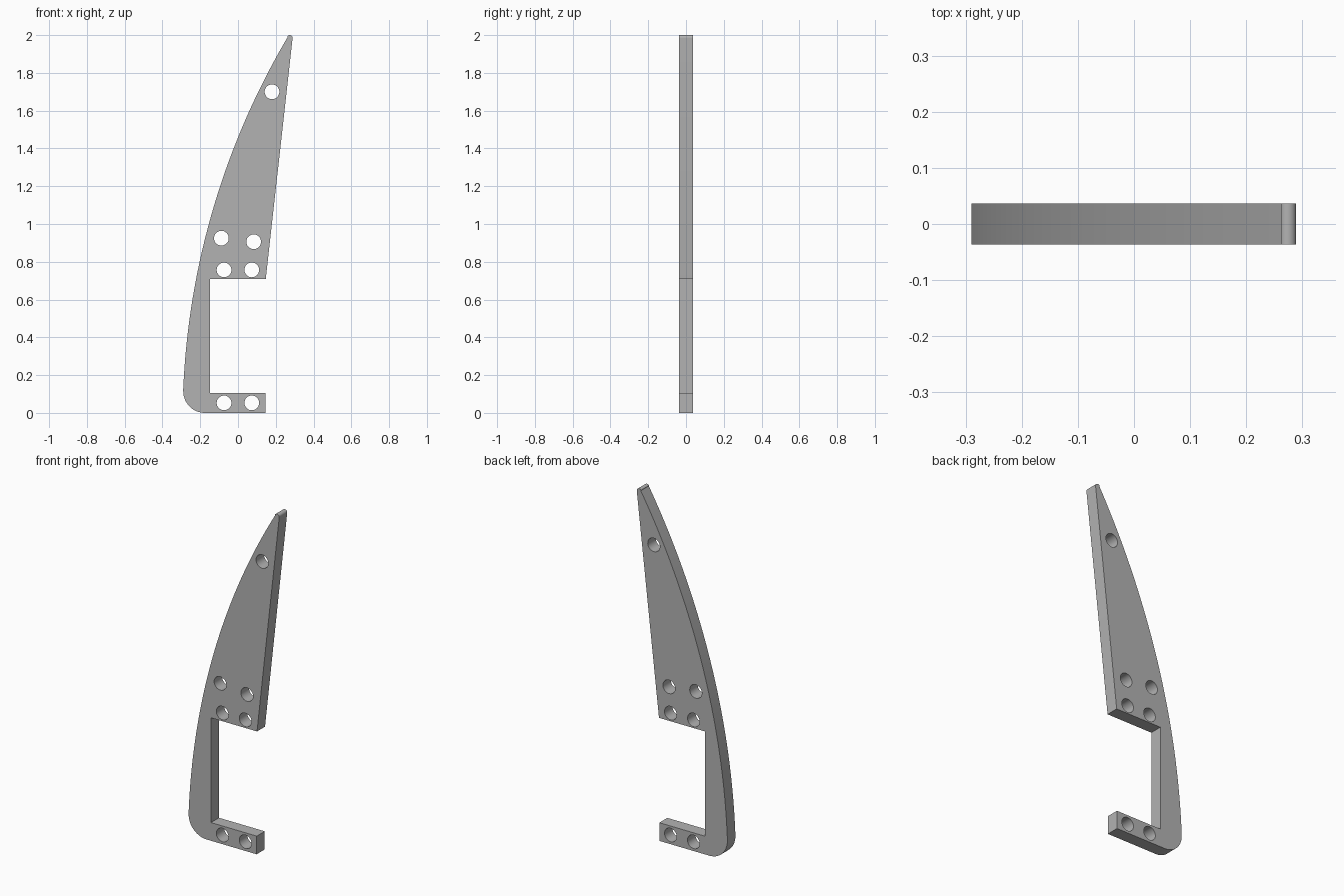
import bpy
from math import sin, cos, pi, radians, atan2, asin, hypot
from mathutils import Vector

cube = bpy.data.objects.get("Cube")
if cube:
    bpy.data.objects.remove(cube, do_unlink=True)

THICK = 0.073
HOLE_R = 0.039


def arc(cx, cz, r, a0, a1, n):
    """Points on an arc between two angles."""
    return [(cx + r * cos(a0 + (a1 - a0) * i / n),
             cz + r * sin(a0 + (a1 - a0) * i / n)) for i in range(n + 1)]


def bow(p, q, r, n):
    """Shallow arc of radius r from p to q, bulging to the left of p -> q."""
    a, b = Vector(p), Vector(q)
    d = b - a
    half = asin(d.length / (2 * r))
    normal = Vector((d.y, -d.x)).normalized()
    c = (a + b) / 2 + normal * r * cos(half)
    start = atan2(a.y - c.y, a.x - c.x)
    return arc(c.x, c.y, r, start, start - 2 * half, n)


# Outline: rounded heel, bowed outer edge, rounded tip, straight edge, notch
outline = arc(-0.175, 0.115, 0.115, 1.5 * pi, pi, 16)
outline += bow((-0.29, 0.125), (0.262, 1.988), 4.0, 48)
outline += arc(0.274, 1.985, 0.015, radians(145), radians(-6), 10)
outline += [(0.147, 0.71), (-0.147, 0.71), (-0.147, 0.105),
            (0.145, 0.105), (0.145, 0)]

# Bolt holes
holes = [(0.18, 1.70), (-0.088, 0.925), (0.083, 0.906)]
holes += [(x, z) for x in (-0.074, 0.073) for z in (0.757, 0.053)]

# Plate as a filled, extruded flat curve
curve = bpy.data.curves.new("bracket_plate", "CURVE")
curve.dimensions = '2D'
curve.fill_mode = 'BOTH'
curve.extrude = THICK / 2


def add_loop(points):
    spline = curve.splines.new('POLY')
    spline.points.add(len(points) - 1)
    for p, (x, z) in zip(spline.points, points):
        p.co = (x, z, 0, 1)
    spline.use_cyclic_u = True


add_loop(outline)
for x, z in holes:
    add_loop(arc(x, z, HOLE_R, 0, 2 * pi, 32)[:-1])

plate = bpy.data.objects.new("bracket_plate", curve)
bpy.context.collection.objects.link(plate)
plate.rotation_euler.x = pi / 2

# Turn into a clean mesh with sharp rims and smooth walls
bpy.ops.object.select_all(action='DESELECT')
plate.select_set(True)
bpy.context.view_layer.objects.active = plate
bpy.ops.object.convert(target='MESH')
bpy.ops.object.transform_apply(location=False, rotation=True, scale=False)
bpy.ops.object.mode_set(mode='EDIT')
bpy.ops.mesh.select_all(action='SELECT')
bpy.ops.mesh.remove_doubles(threshold=0.0001)
bpy.ops.mesh.normals_make_consistent(inside=False)
bpy.ops.object.mode_set(mode='OBJECT')
bpy.ops.object.shade_smooth_by_angle(angle=radians(30))

# Plain grey
grey = bpy.data.materials.new("plain_grey")
grey.use_nodes = True
color = (0.45, 0.45, 0.45, 1)
grey.diffuse_color = color
grey.node_tree.nodes["Principled BSDF"].inputs["Base Color"].default_value = color
plate.data.materials.clear()
plate.data.materials.append(grey)
